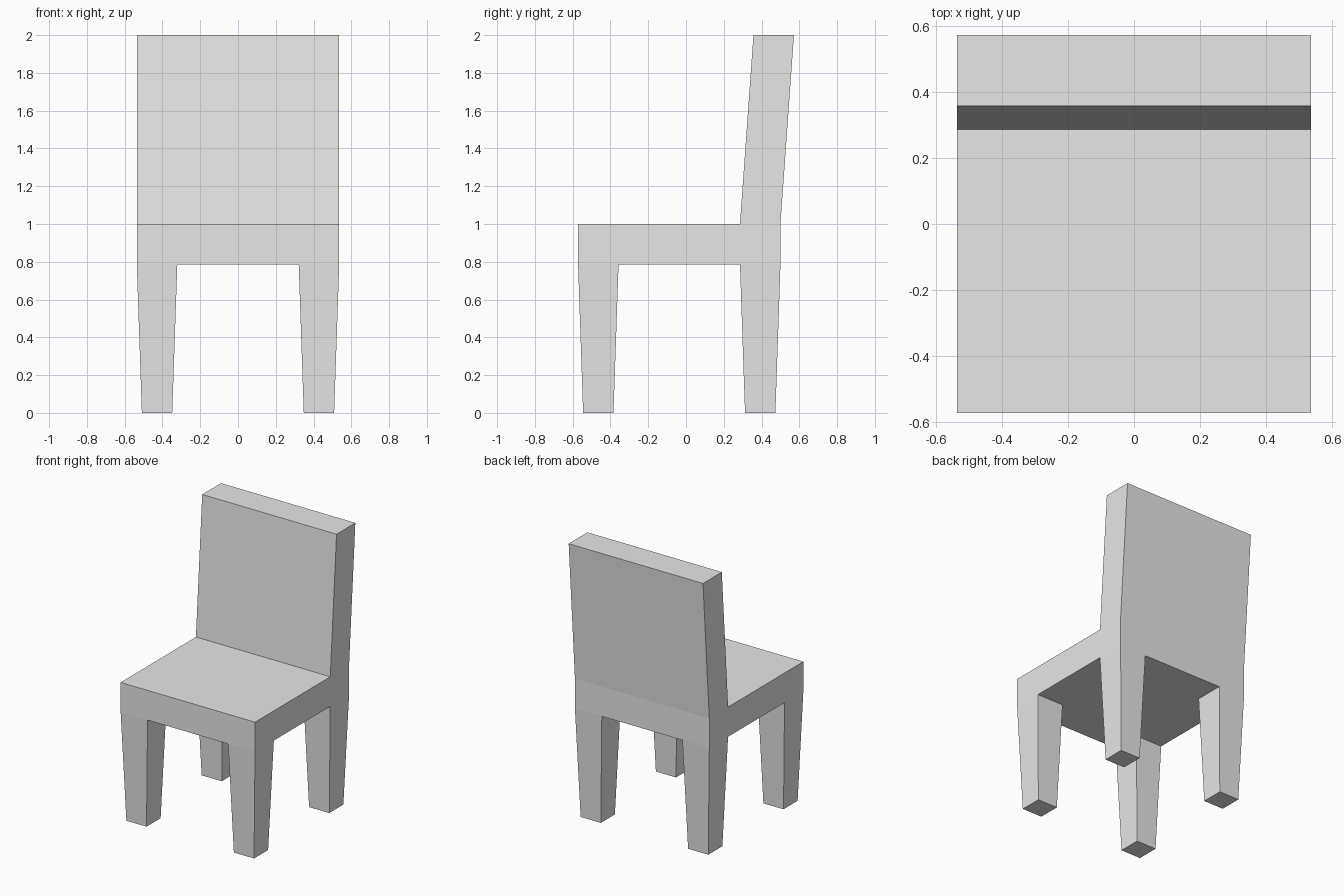
import bpy
import bmesh

cube = bpy.data.objects.get("Cube")
if cube:
    bpy.data.objects.remove(cube, do_unlink=True)

# One plain grey for the whole chair
grey = bpy.data.materials.new("light grey")
grey.use_nodes = True
COLOUR = (0.8, 0.8, 0.8, 1.0)
grey.diffuse_color = COLOUR
grey.node_tree.nodes["Principled BSDF"].inputs["Base Color"].default_value = COLOUR

T = 3 / 14                 # thickness of seat, back and leg tops
W = 2.5 * T                # half width
FRONT, REAR = -0.5714, 0.5
LEAN = T / 3               # how far the back tilts rearwards
SEAT = 1.0                 # seat height
TOP = 2.0
TAPER = 0.75               # foot size relative to leg top


def add_object(name, bm):
    bmesh.ops.recalc_face_normals(bm, faces=bm.faces)
    mesh = bpy.data.meshes.new(name)
    bm.to_mesh(mesh)
    bm.free()
    mesh.materials.append(grey)
    obj = bpy.data.objects.new(name, mesh)
    bpy.context.collection.objects.link(obj)
    return obj


def slab(name, profile):
    """Extrude a side profile of (y, z) points across the full width."""
    bm = bmesh.new()
    face = bm.faces.new([bm.verts.new((-W, y, z)) for y, z in profile])
    ext = bmesh.ops.extrude_face_region(bm, geom=[face])["geom"]
    moved = [v for v in ext if isinstance(v, bmesh.types.BMVert)]
    bmesh.ops.translate(bm, verts=moved, vec=(2 * W, 0, 0))
    return add_object(name, bm)


def leg(name, x, y):
    """Square leg tapering evenly towards the foot."""
    bm = bmesh.new()
    bmesh.ops.create_cube(bm, size=1)
    for v in bm.verts:
        size = T if v.co.z > 0 else T * TAPER
        v.co = (x + v.co.x * size, y + v.co.y * size,
                (v.co.z + 0.5) * (SEAT - T))
    # The leg top is hidden against the seat
    top = [f for f in bm.faces if f.calc_center_median().z > SEAT - T - 0.01]
    bmesh.ops.delete(bm, geom=top, context="FACES_ONLY")
    return add_object(name, bm)


# Seat and leaning back in one piece
slab("seat_and_back", [
    (FRONT, SEAT - T), (REAR, SEAT - T), (REAR, SEAT),
    (REAR + LEAN, TOP), (REAR + LEAN - T, TOP),
    (REAR - T, SEAT), (FRONT, SEAT),
])

# Four legs
for side, sx in (("left", 1), ("right", -1)):
    for end, y in (("front", FRONT + T / 2), ("back", REAR - T / 2)):
        leg(f"{end}_{side}_leg", sx * (W - T / 2), y)
